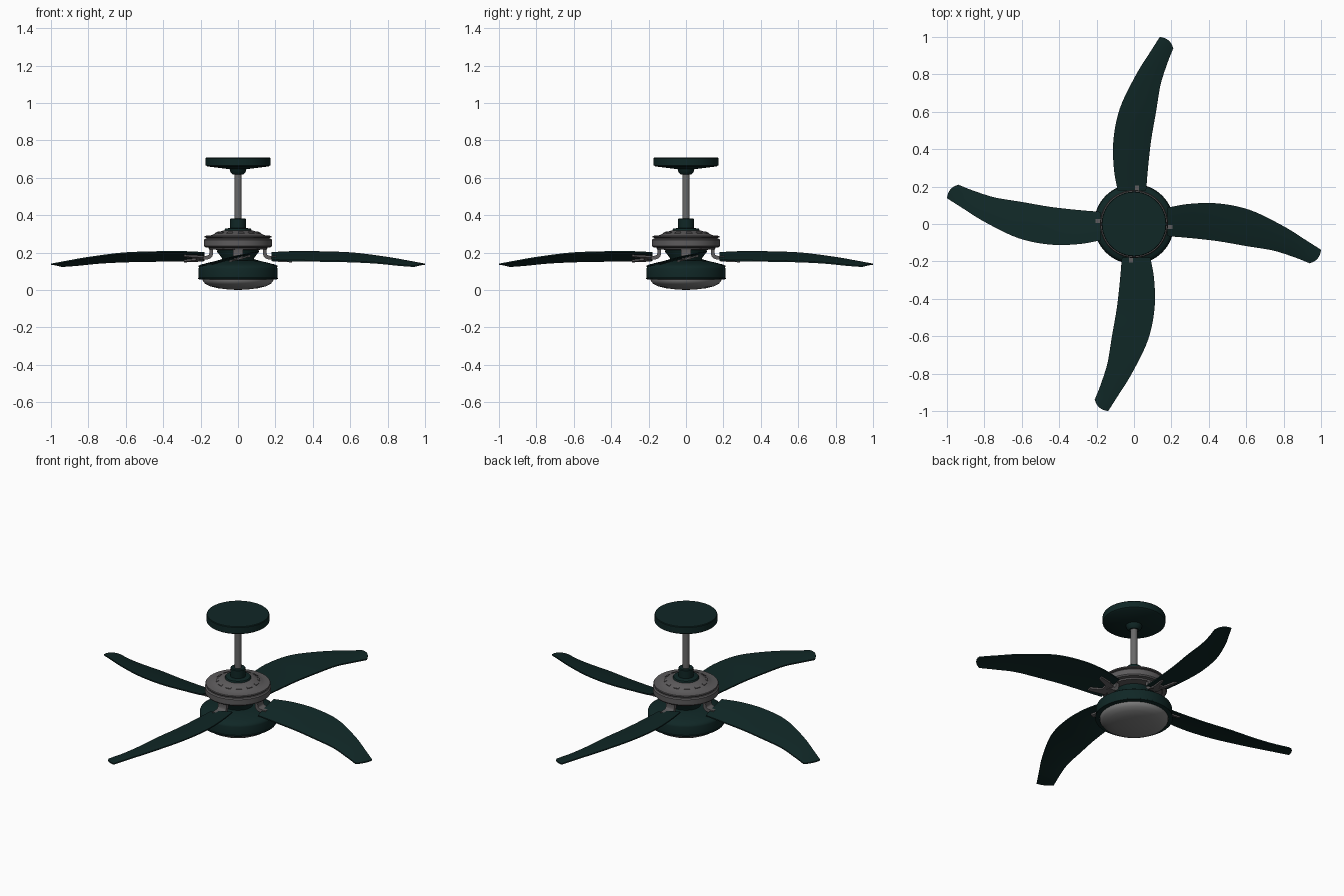
import bpy, bmesh, math
from mathutils import Vector, Matrix

cube = bpy.data.objects.get("Cube")
if cube:
    bpy.data.objects.remove(cube)


def material(name, rgb):
    m = bpy.data.materials.new(name)
    m.use_nodes = True
    m.diffuse_color = (*rgb, 1)
    m.node_tree.nodes["Principled BSDF"].inputs["Base Color"].default_value = (*rgb, 1)
    return m


GREEN = material("dark green", (0.005, 0.02, 0.019))
GREY = material("motor grey", (0.11, 0.105, 0.108))
STEEL = material("rod grey", (0.14, 0.14, 0.14))
LENS = material("lens grey", (0.21, 0.21, 0.21))


def finish(name, bm, mat, angle=35):
    bmesh.ops.remove_doubles(bm, verts=bm.verts, dist=1e-5)
    bmesh.ops.recalc_face_normals(bm, faces=bm.faces)
    me = bpy.data.meshes.new(name)
    bm.to_mesh(me)
    bm.free()
    me.materials.append(mat)
    ob = bpy.data.objects.new(name, me)
    bpy.context.collection.objects.link(ob)
    bpy.ops.object.select_all(action='DESELECT')
    ob.select_set(True)
    bpy.context.view_layer.objects.active = ob
    bpy.ops.object.shade_smooth_by_angle(angle=math.radians(angle))
    return ob


def lathe(name, profile, mat, steps=64):
    """Spin a (radius, height) profile round the z axis."""
    bm = bmesh.new()
    vs = [bm.verts.new((r, 0, z)) for r, z in profile]
    es = [bm.edges.new(p) for p in zip(vs, vs[1:])]
    bmesh.ops.spin(bm, geom=vs + es, cent=(0, 0, 0), axis=(0, 0, 1),
                   angle=math.tau, steps=steps, use_merge=True)
    return finish(name, bm, mat)


def slab(bm, rows, thick):
    """Closed sheet through rows of points, thickened downwards."""
    down = Vector((0, 0, -thick))
    top = [[bm.verts.new(p) for p in row] for row in rows]
    low = [[bm.verts.new(Vector(p) + down) for p in row] for row in rows]
    for g in (top, low):
        for a, b in zip(g, g[1:]):
            for i in range(len(a) - 1):
                bm.faces.new((a[i], a[i + 1], b[i + 1], b[i]))

    def rim(g):
        return (g[0] + [r[-1] for r in g[1:]] + g[-1][-2::-1]
                + [r[0] for r in g[-2:0:-1]])
    t, l = rim(top), rim(low)
    for i in range(len(t)):
        bm.faces.new((t[i - 1], t[i], l[i], l[i - 1]))


def spline(pts, per=5):
    """Catmull-Rom curve through the given points."""
    p = [Vector(q) for q in pts]
    p = [2 * p[0] - p[1]] + p + [2 * p[-1] - p[-2]]
    out = []
    for a, b, c, d in zip(p, p[1:], p[2:], p[3:]):
        for k in range(per):
            t = k / per
            out.append(0.5 * (2 * b + (c - a) * t + (2 * a - 5 * b + 4 * c - d) * t * t
                              + (3 * b - a - 3 * c + d) * t ** 3))
    return out + [p[-2]]


# Ceiling canopy, rod and collar
lathe("ceiling_canopy", [(0, .708), (.17, .708), (.173, .704), (.173, .667), (.165, .661),
                         (.06, .648), (.045, .646), (.04, .63), (.028, .618), (0, .618)], GREEN)
lathe("down_rod", [(0, .63), (.02, .63), (.02, .36), (0, .36)], STEEL, 32)
lathe("rod_collar", [(0, .383), (.038, .383), (.042, .379), (.042, .332), (.068, .328),
                     (.072, .322), (.072, .312), (0, .312)], GREEN, 48)

# Motor housing with a groove under its lid
lathe("motor_housing", [(0, .319), (.075, .319), (.1, .312), (.135, .296), (.15, .291),
                        (.177, .29), (.18, .286), (.178, .281), (.168, .279), (.168, .275),
                        (.176, .274), (.182, .268), (.182, .236), (.176, .229), (.158, .226),
                        (.155, .218), (.1, .214), (0, .214)], GREY)

# Switch housing: neck, bowl and light lens
lathe("neck", [(0, .216), (.112, .216), (.108, .2), (.085, .17), (.08, .145), (0, .145)], GREEN)
lathe("light_bowl", [(0, .158), (.1, .158), (.125, .154), (.165, .145), (.195, .134),
                     (.208, .124), (.211, .115), (.211, .066), (.214, .064), (.214, .058),
                     (.192, .056), (0, .056)], GREEN)
lathe("light_lens", [(.19, .06), (.188, .048), (.175, .033), (.15, .02), (.11, .01),
                     (.06, .004), (0, .002), (0, 0)][:-2] + [(0, 0)], LENS)

# Blade edges, root to tip
lead = spline([(.18, .088, .203), (.3, .108, .208), (.45, .11, .207), (.62, .075, .2),
               (.8, -.012, .177), (.92, -.087, .156), (1.0, -.138, .141)])
trail = spline([(.18, -.065, .163), (.3, -.075, .16), (.45, -.092, .158), (.6, -.118, .155),
                (.74, -.141, .148), (.85, -.175, .137), (.94, -.21, .13)])
rows = []
for i, (a, b) in enumerate(zip(lead, trail)):
    tip = max(0, i - len(lead) + 4) / 3
    row = []
    for k in range(7):
        u = k / 6
        bulge = 4 * u * (1 - u)
        row.append(a.lerp(b, u) + Vector((.012 * tip, -.01 * tip, .004)) * bulge)
    rows.append(row)


def under_blade(x, y):
    return (x, y, .174 + .27 * (y - .012))


for n, side in enumerate(("left", "back", "right", "front")):
    turn = Matrix.Rotation(n * math.pi / 2, 4, 'Z')
    bm = bmesh.new()
    slab(bm, rows, .007)
    finish(side + "_blade", bm, GREEN).matrix_world = turn

    # Blade bracket: a hook from the motor and a forked plate
    bm = bmesh.new()
    hook = spline([(.143, 0, .225), (.143, 0, .197), (.15, 0, .18), (.17, 0, .173), (.205, 0, .172)], 3)
    loops = []
    for i, p in enumerate(hook):
        d = (hook[min(i + 1, len(hook) - 1)] - hook[max(i - 1, 0)]).normalized()
        nrm = Vector((-d.z, 0, d.x)) * .01
        wide = Vector((0, .028, 0))
        loops.append([bm.verts.new(p + s * nrm + w * wide)
                      for s, w in ((1, -1), (1, 1), (-1, 1), (-1, -1))])
    for a, b in zip(loops, loops[1:]):
        for k in range(4):
            bm.faces.new((a[k - 1], a[k], b[k], b[k - 1]))
    for end in (loops[0], loops[-1]):
        bm.faces.new(end)
    slab(bm, [[under_blade(.185, y) for y in (-.03, .045)],
              [under_blade(.225, y) for y in (-.038, .055)]], .01)
    for s in (-1, 1):
        slab(bm, [[under_blade(.215, .01 + s * y) for y in (.012, .046)],
                  [under_blade(.29, .01 + s * y) for y in (.04, .058)]], .01)
    finish(side + "_bracket", bm, GREY).matrix_world = turn

# Raised vents round the motor lid
bm = bmesh.new()
for i in range(12):
    a = i * math.tau / 12
    arc = [a + k * .07 for k in range(5)]
    slab(bm, [[(r * math.cos(t), r * math.sin(t), z) for r, z in ((.108, .312), (.122, .306))]
              for t in arc], .006)
finish("motor_vents", bm, GREY)
